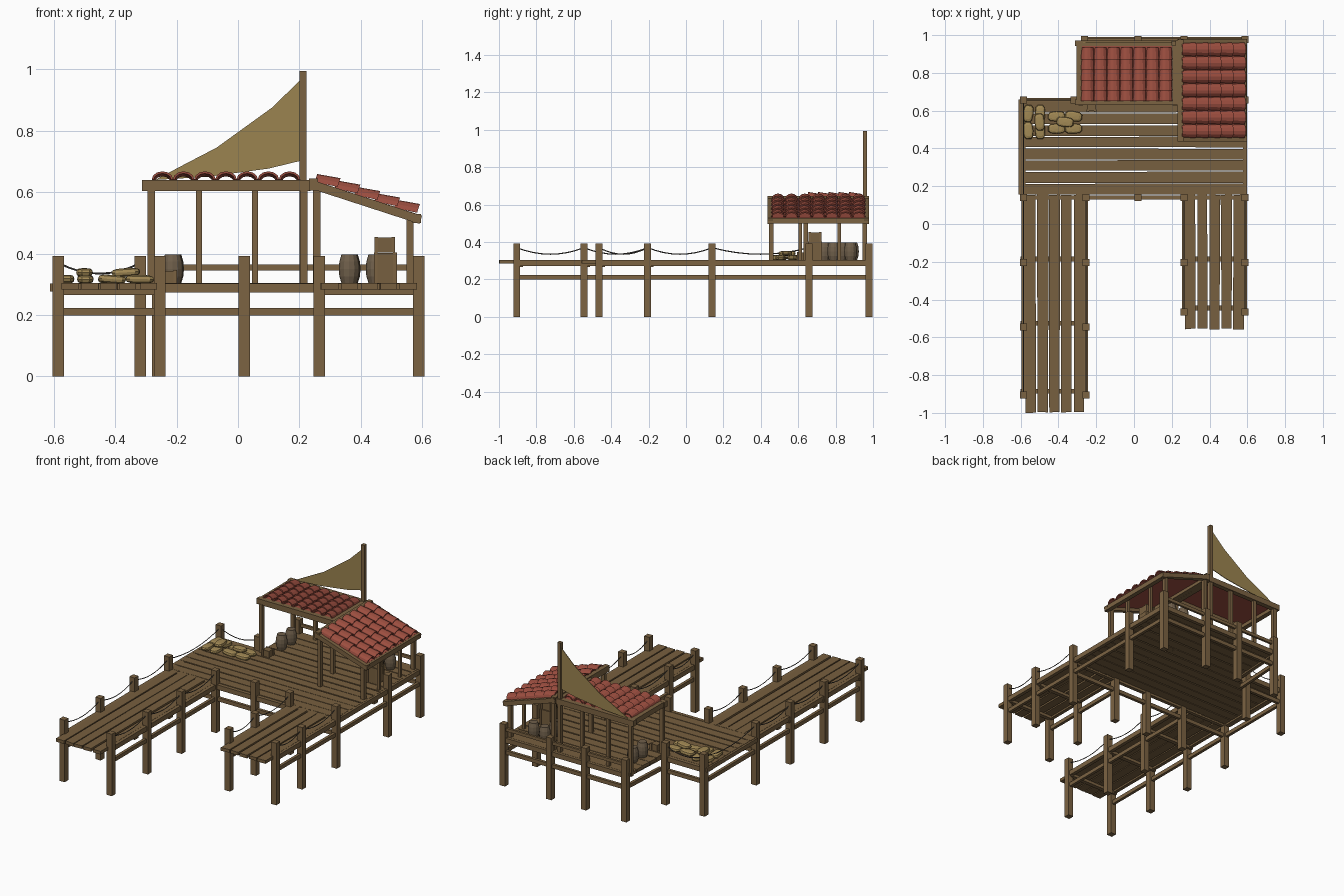
import bpy, math, random
from mathutils import Vector, Matrix

if "Cube" in bpy.data.objects:
    bpy.data.objects.remove(bpy.data.objects["Cube"])

random.seed(4)


def material(name, r, g, b):
    m = bpy.data.materials.new(name)
    m.diffuse_color = (r, g, b, 1)
    m.use_nodes = True
    m.node_tree.nodes["Principled BSDF"].inputs["Base Color"].default_value = m.diffuse_color
    return m


WOOD = material("wood", 0.20, 0.125, 0.055)
PLANK = material("plank_wood", 0.185, 0.115, 0.05)
RED = material("roof_tile", 0.33, 0.075, 0.05)
CLOTH = material("sail_cloth", 0.33, 0.23, 0.08)
SACK = material("sack_cloth", 0.36, 0.25, 0.09)
CASK = material("barrel_wood", 0.16, 0.115, 0.07)
ROPE = material("rope", 0.10, 0.09, 0.08)


def mesh(name, verts, faces, mat):
    me = bpy.data.meshes.new(name)
    me.from_pydata(verts, [], faces)
    me.validate()
    me.materials.append(mat)
    ob = bpy.data.objects.new(name, me)
    bpy.context.collection.objects.link(ob)
    return ob


BOX_FACES = [(0, 1, 3, 2), (4, 6, 7, 5), (0, 4, 5, 1), (2, 3, 7, 6), (0, 2, 6, 4), (1, 5, 7, 3)]


def box(name, x, y, z, mat=WOOD, jitter=0.0):
    """Box from three (min, max) ranges, optionally with uneven corners."""
    j = lambda: random.uniform(-jitter, jitter)
    verts = []
    for a in x:
        for b in y:
            dx, dy = j(), j()
            verts += [(a + dx, b + dy, c) for c in z]
    return mesh(name, verts, BOX_FACES, mat)


def beam(name, p, q, w, h, mat=WOOD):
    """Rectangular bar between two points."""
    p, q = Vector(p), Vector(q)
    d = (q - p).normalized()
    side = d.cross(Vector((0, 0, 1))).normalized()
    up = side.cross(d)
    verts = [e + side * s * w / 2 + up * t * h / 2 for e in (p, q) for s in (-1, 1) for t in (-1, 1)]
    return mesh(name, verts, BOX_FACES, mat)


def post(name, x, y, z0, z1, w=0.037):
    return box(name, (x - w / 2, x + w / 2), (y - w / 2, y + w / 2), (z0, z1))


def rope(p, q):
    cu = bpy.data.curves.new("rope", "CURVE")
    cu.dimensions = "3D"
    cu.bevel_depth = 0.003
    cu.bevel_resolution = 0
    sp = cu.splines.new("POLY")
    sp.points.add(8)
    for i, pt in enumerate(sp.points):
        t = i / 8
        pt.co = (p[0] + (q[0] - p[0]) * t, p[1] + (q[1] - p[1]) * t,
                 0.335 + 0.035 * (2 * t - 1) ** 2, 1)
    cu.materials.append(ROPE)
    bpy.context.collection.objects.link(bpy.data.objects.new("rope", cu))


def planks(name, x, y, n, along, gap=0.006):
    """Row of slightly uneven boards filling a rectangle."""
    lo, hi = y if along == "x" else x
    step = (hi - lo) / n
    for i in range(n):
        r = (lo + i * step + gap / 2, lo + (i + 1) * step - gap / 2)
        box(name, x if along == "x" else r, r if along == "x" else y, (0.284, 0.304), PLANK, 0.003)


# Decking
planks("main_deck_plank", (-0.60, 0.585), (0.155, 0.65), 8, "x")
planks("back_deck_plank", (-0.29, 0.585), (0.65, 0.975), 5, "x")
planks("left_dock_plank", (-0.578, -0.262), (-0.997, 0.155), 5, "y", 0.009)
planks("right_dock_plank", (0.265, 0.585), (-0.555, 0.155), 5, "y", 0.009)

# Pilings
LEFT_Y, RIGHT_Y = (-0.905, -0.545, -0.205, 0.14), (-0.465, -0.205, 0.14)
pilings = [(x, y) for x in (-0.585, -0.255) for y in LEFT_Y]
pilings += [(x, y) for x in (0.264, 0.588) for y in RIGHT_Y]
pilings += [(0.02, 0.14), (-0.585, 0.657), (-0.318, 0.657), (0.588, 0.657)]
pilings += [(x, 0.978) for x in (-0.262, 0.02, 0.264, 0.588)]
for x, y in pilings:
    post("piling", x, y, 0, 0.392)

# Edge beams and lower braces
runs = [((-0.585, -0.905), (-0.585, 0.657)), ((-0.255, -0.905), (-0.255, 0.14)),
        ((0.264, -0.465), (0.264, 0.14)), ((0.588, -0.465), (0.588, 0.978)),
        ((-0.585, 0.14), (0.588, 0.14)), ((-0.585, 0.657), (-0.30, 0.657)),
        ((-0.28, 0.657), (-0.262, 0.978)), ((-0.262, 0.978), (0.588, 0.978))]
for p, q in runs:
    beam("edge_beam", (*p, 0.288), (*q, 0.288), 0.022, 0.03)
    beam("lower_brace", (*p, 0.211), (*q, 0.211), 0.018, 0.024)
box("left_deck_edge", (-0.612, -0.585), (0.155, 0.66), (0.277, 0.302))
beam("back_rail", (-0.262, 0.978, 0.355), (0.588, 0.978, 0.355), 0.014, 0.02)
for y in LEFT_Y[:3]:
    beam("left_dock_joist", (-0.60, y + 0.02, 0.275), (-0.255, y + 0.02, 0.275), 0.025, 0.018)
for y in RIGHT_Y[:2]:
    beam("right_dock_joist", (0.264, y + 0.02, 0.275), (0.588, y + 0.02, 0.275), 0.025, 0.018)

# Ropes sagging between pilings
for x, ys in ((-0.585, LEFT_Y + (0.657,)), (-0.255, LEFT_Y), (0.264, RIGHT_Y), (0.588, RIGHT_Y)):
    for a, b in zip(ys, ys[1:]):
        rope((x, a), (x, b))
rope((-0.585, 0.657), (-0.318, 0.657))

# Shed posts and mast
for x, y, top in ((-0.282, 0.64, 0.61), (-0.282, 0.955, 0.61), (0.215, 0.64, 0.61),
                  (0.257, 0.455, 0.62), (0.257, 0.955, 0.62),
                  (0.56, 0.455, 0.515), (0.56, 0.955, 0.515)):
    post("shed_post", x, y, 0.28, top, 0.024)
for x in (-0.127, 0.055):
    post("back_shed_post", x, 0.955, 0.28, 0.61, 0.02)
for y in (0.61, 0.82):
    post("side_shed_post", 0.56, y, 0.28, 0.515, 0.018)
post("mast", 0.211, 0.957, 0.28, 0.995, 0.023)

# Roof frames: flat on the left, sloping on the right
for y in (0.645, 0.957):
    beam("left_roof_beam", (-0.312, y, 0.622), (0.236, y, 0.622), 0.03, 0.035)
for x in (-0.29, 0.215):
    beam("left_roof_side", (x, 0.632, 0.622), (x, 0.972, 0.622), 0.03, 0.033)
for y in (0.45, 0.965):
    beam("right_roof_beam", (0.235, y, 0.627), (0.595, y, 0.51), 0.028, 0.028)
beam("right_roof_top", (0.246, 0.437, 0.625), (0.246, 0.978, 0.625), 0.03, 0.04)
beam("right_roof_eave", (0.582, 0.437, 0.514), (0.582, 0.978, 0.514), 0.028, 0.03)
beam("left_roof_panel", (-0.29, 0.80, 0.632), (0.215, 0.80, 0.632), 0.30, 0.008, RED)
beam("right_roof_panel", (0.25, 0.708, 0.633), (0.58, 0.708, 0.526), 0.50, 0.008, RED)


def tiles(name, grid, length, width, height):
    """Arched tiles; each grid matrix has x downhill, y across, z up."""
    n, verts, faces = 6, [], []
    for m in grid:
        b = len(verts)
        for u, lift, s in ((0, 0, 0.88), (length, 0.007, 1.0)):
            for t in (0, 0.007):
                for i in range(n + 1):
                    a = math.pi * i / n
                    verts.append(m @ Vector((u, -math.cos(a) * (width / 2 - t) * s,
                                             math.sin(a) * (height - t) * s + lift)))
        k = n + 1
        for i in range(n):
            o0, i0, o1, i1 = (b + j * k + i for j in range(4))
            faces += [(o0, o0 + 1, o1 + 1, o1), (i0, i1, i1 + 1, i0 + 1),
                      (o0, i0, i0 + 1, o0 + 1), (o1, o1 + 1, i1 + 1, i1)]
    return mesh(name, verts, faces, RED)


turn = Matrix.Rotation(-math.pi / 2, 4, "Z")
tiles("left_roof_tiles", [Matrix.Translation((-0.246 + 0.069 * c, 0.935 - 0.055 * r, 0.634)) @ turn
                          for c in range(7) for r in range(5)], 0.064, 0.070, 0.027)
slope = Matrix.Rotation(math.atan2(0.117, 0.36), 4, "Y")
tiles("right_roof_tiles", [Matrix.Translation((0.25, 0.492 + 0.072 * c, 0.634)) @ slope
                           @ Matrix.Translation((0.068 * r, 0, 0)) for c in range(7) for r in range(5)],
      0.076, 0.074, 0.03)

# Sail
sail = [(-0.27, 0.64), (-0.10, 0.65), (0.10, 0.677), (0.203, 0.702),
        (0.203, 0.965), (0.11, 0.875), (0.02, 0.81), (-0.07, 0.745), (-0.17, 0.693)]
top = sail[:4], sail[4:]
ob = mesh("sail", [(x, 0.957, z) for x, z in sail], [(0, 1, 8), (1, 7, 8), (1, 2, 6, 7), (2, 5, 6), (2, 3, 4, 5)], CLOTH)
ob.modifiers.new("thickness", "SOLIDIFY").thickness = 0.004


def barrel(x, y):
    prof = [(0.025, 0), (0.032, 0.022), (0.034, 0.046), (0.032, 0.07), (0.025, 0.094)]
    n = 12
    verts = [(x + r * math.cos(2 * math.pi * i / n), y + r * math.sin(2 * math.pi * i / n), 0.304 + z)
             for r, z in prof for i in range(n)]
    faces = [(j * n + i, j * n + (i + 1) % n, (j + 1) * n + (i + 1) % n, (j + 1) * n + i)
             for j in range(len(prof) - 1) for i in range(n)]
    faces += [tuple(range(n - 1, -1, -1)), tuple(range(4 * n, 5 * n))]
    mesh("barrel", verts, faces, CASK)


def crate(x, y, z, w, h):
    s = w / 2
    box("crate", (x - s, x + s), (y - s, y + s), (z, z + h), PLANK)
    for a in (-s, s):
        for b in (-s, s):
            post("crate_corner", x + a * 0.9, y + b * 0.9, z, z + h + 0.002, 0.012)


def sack(x, y, z, angle):
    bpy.ops.mesh.primitive_uv_sphere_add(segments=10, ring_count=6, location=(x, y, z + 0.013))
    ob = bpy.context.object
    ob.name = "sack"
    for v in ob.data.vertices:  # squarish pillow shape
        for k in range(3):
            v.co[k] = math.copysign(abs(v.co[k]) ** 0.65, v.co[k])
    ob.scale = (0.047, 0.027, 0.014)
    ob.rotation_euler = (0, random.uniform(-0.08, 0.08), angle + random.uniform(-0.15, 0.15))
    ob.data.materials.append(SACK)


# Goods on the deck
for p in ((-0.213, 0.74), (-0.21, 0.83), (0.362, 0.79), (0.45, 0.88), (0.365, 0.89)):
    barrel(*p)
crate(-0.225, 0.62, 0.304, 0.045, 0.04)
crate(0.48, 0.69, 0.304, 0.07, 0.098)
crate(0.478, 0.69, 0.404, 0.062, 0.048)
for x in (-0.56, -0.497):
    for y in (0.495, 0.585):
        sack(x, y, 0.304, math.pi / 2)
for x in (-0.41, -0.32):
    for y in (0.505, 0.57):
        sack(x, y, 0.304, 0)
sack(-0.50, 0.54, 0.326, math.pi / 2)
sack(-0.365, 0.54, 0.326, 0)
